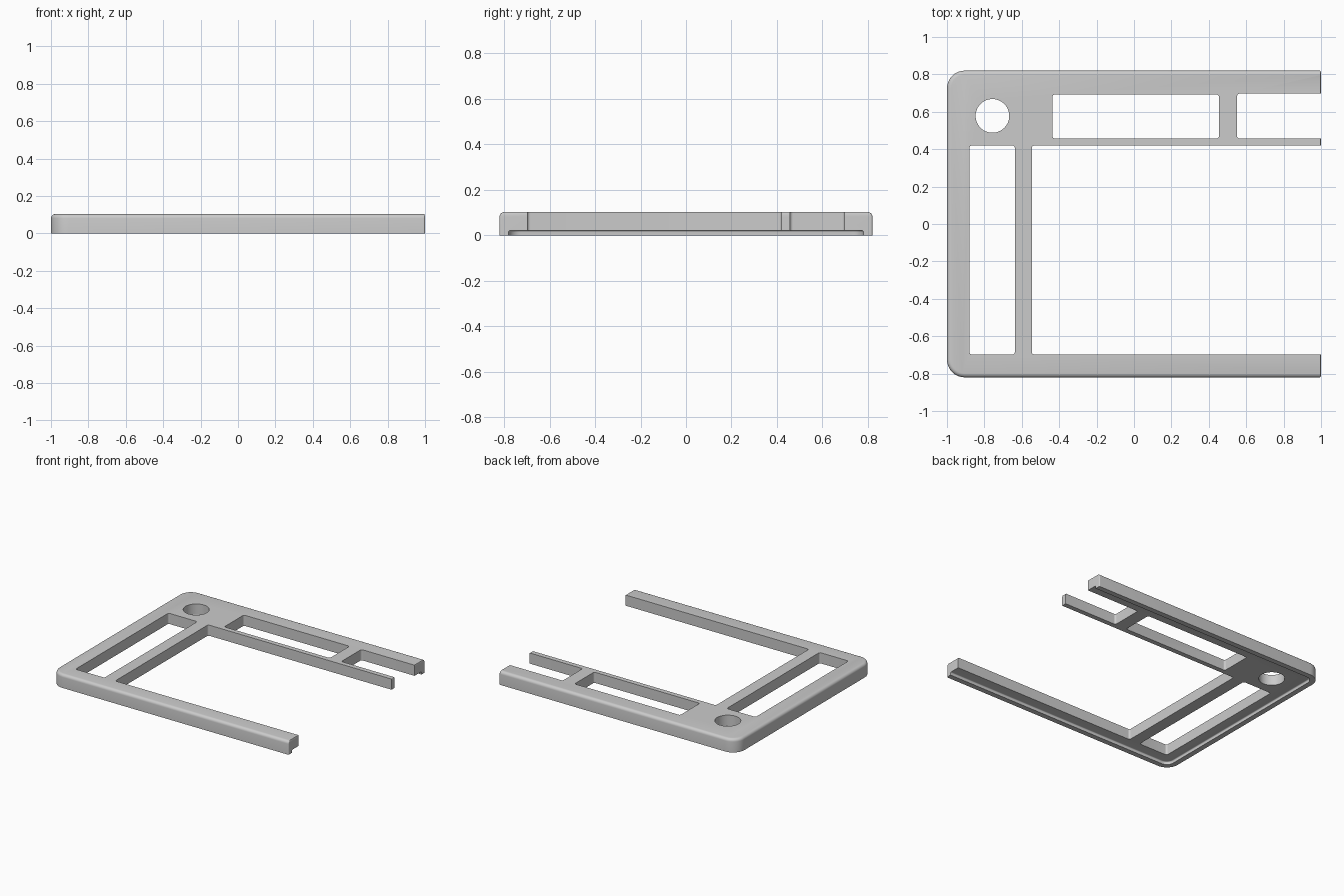
import bpy, bmesh
from math import sin, cos, pi, radians

cube = bpy.data.objects.get("Cube")
if cube:
    bpy.data.objects.remove(cube, do_unlink=True)

grey = bpy.data.materials.new("plain_grey")
grey.use_nodes = True
GREY = (0.6, 0.6, 0.6, 1)
grey.diffuse_color = GREY
grey.node_tree.nodes["Principled BSDF"].inputs["Base Color"].default_value = GREY


def outline(x0, x1, y0, y1, r_left, r_right, steps=8):
    """Rectangle with rounded corners, counter-clockwise."""
    points = []
    for x, y, sx, sy, r, start in ((x1, y1, -1, -1, r_right, 0), (x0, y1, 1, -1, r_left, 1),
                                   (x0, y0, 1, 1, r_left, 2), (x1, y0, -1, 1, r_right, 3)):
        for i in range(steps + 1):
            a = (start + i / steps) * pi / 2
            points.append((x + sx * r + r * cos(a), y + sy * r + r * sin(a)))
    return points


def loft(name, layers):
    """Solid from stacked outlines, given as (z, points)."""
    bm = bmesh.new()
    rings = [[bm.verts.new((x, y, z)) for x, y in pts] for z, pts in layers]
    for low, high in zip(rings, rings[1:]):
        for i in range(len(low)):
            j = (i + 1) % len(low)
            bm.faces.new((low[i], low[j], high[j], high[i]))
    bm.faces.new(rings[0][::-1])
    bm.faces.new(rings[-1])
    mesh = bpy.data.meshes.new(name)
    bm.to_mesh(mesh)
    bm.free()
    mesh.materials.append(grey)
    obj = bpy.data.objects.new(name, mesh)
    bpy.context.collection.objects.link(obj)
    return obj


def block(name, x0, x1, y0, y1, z0, z1, r_left, r_right, edge=0.0, edge_right=0.0):
    """Rounded slab with a rounded top edge."""
    layers = [(z0, outline(x0, x1, y0, y1, r_left, r_right))]
    for i in range(6 if edge else 1):
        a = i / 5 * pi / 2
        d = edge * (1 - cos(a))
        dr = edge_right * (1 - cos(a))
        layers.append((z1 - edge + edge * sin(a),
                       outline(x0 + d, x1 - dr, y0 + d, y1 - d, r_left - d, r_right - dr)))
    return loft(name, layers)


# Frame slab, softened along its top edge
frame = block("frame", -1, 1, -0.82, 0.82, 0, 0.103, 0.095, 0.008, 0.022, 0.005)

# Openings: side slot, main opening, upper slot, upper notch
cutters = [block("opening_cutter", *bounds, -0.2, 0.3, 0.014, 0.014) for bounds in (
    (-0.88, -0.637, -0.698, 0.42),
    (-0.546, 1.3, -0.698, 0.42),
    (-0.436, 0.454, 0.457, 0.693),
    (0.551, 1.3, 0.457, 0.697))]

# Round hole
hole = [(-0.757 + 0.09 * cos(i * pi / 24), 0.578 + 0.09 * sin(i * pi / 24)) for i in range(48)]
cutters.append(loft("hole_cutter", [(-0.2, hole), (0.3, hole)]))

# Shallow recess underneath, leaving a thin outer lip
cutters.append(block("recess_cutter", -0.96, 1.3, -0.78, 0.78, -0.2, 0.022, 0.055, 0.01, 0.008))

bpy.context.view_layer.objects.active = frame
for cutter in cutters:
    cutter.hide_render = True
    mod = frame.modifiers.new("cut", "BOOLEAN")
    mod.operation = "DIFFERENCE"
    mod.solver = "EXACT"
    mod.object = cutter
    bpy.ops.object.modifier_apply(modifier=mod.name)
    bpy.data.objects.remove(cutter, do_unlink=True)

bpy.ops.object.select_all(action="DESELECT")
frame.select_set(True)
bpy.ops.object.shade_smooth_by_angle(angle=radians(30))
